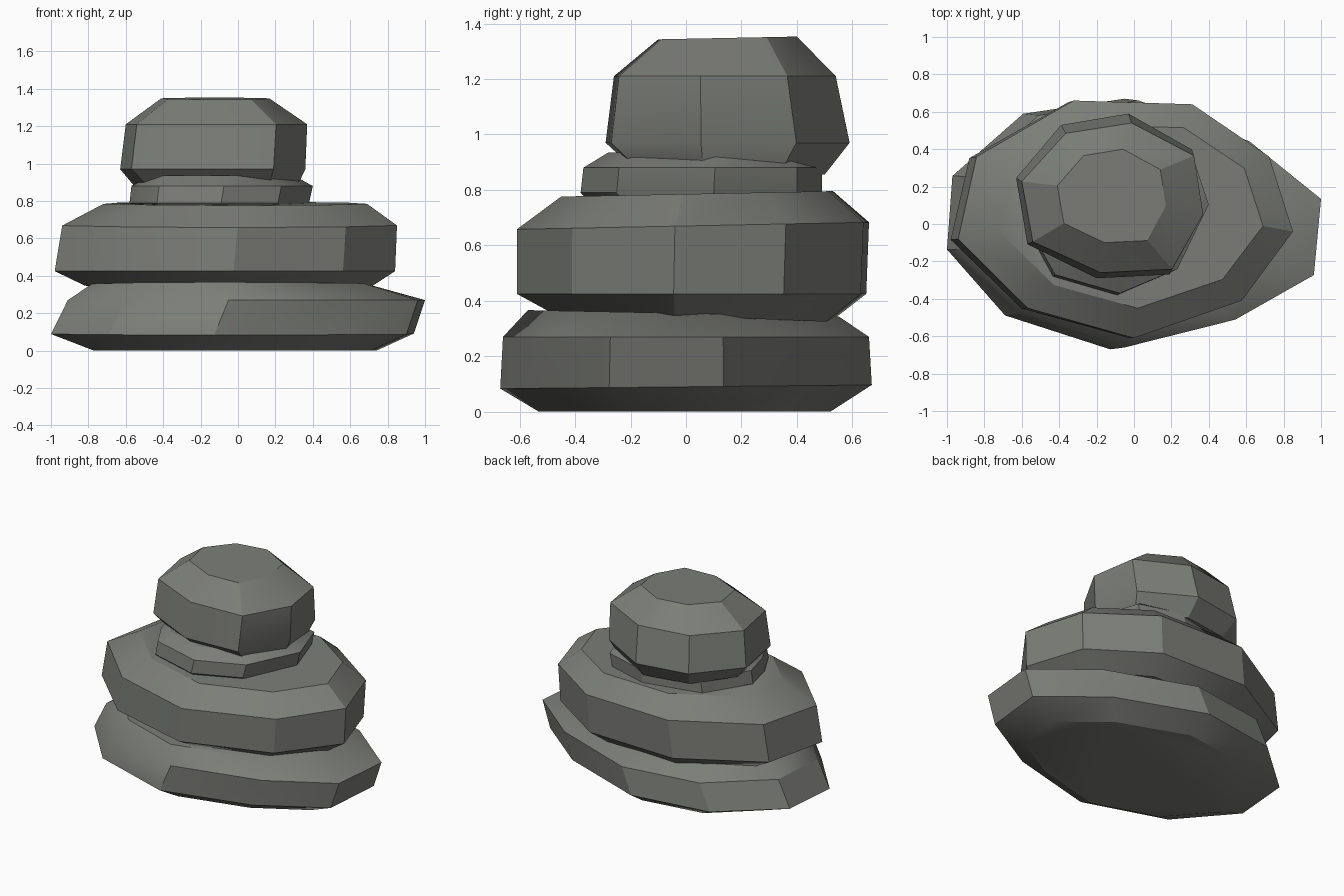
import bpy, bmesh, math

cube = bpy.data.objects.get("Cube")
if cube:
    bpy.data.objects.remove(cube, do_unlink=True)

# Single stone colour
stone = bpy.data.materials.new("grey_stone")
colour = (0.2, 0.207, 0.186, 1)
stone.diffuse_color = colour
stone.use_nodes = True
bsdf = stone.node_tree.nodes["Principled BSDF"]
bsdf.inputs["Base Color"].default_value = colour
bsdf.inputs["Roughness"].default_value = 0.9


def fit(value, low, high, new_low, new_high):
    return new_low + (value - low) / (high - low) * (new_high - new_low)


def make_stone(name, outline, levels):
    """Loft an outline through levels of (z, slope in y, x min, x max, y min, y max)."""
    xs, ys = zip(*outline)
    bm = bmesh.new()
    rings = []
    for z, slope, x0, x1, y0, y1 in levels:
        ring = []
        for px, py in outline:
            x = fit(px, min(xs), max(xs), x0, x1)
            y = fit(py, min(ys), max(ys), y0, y1)
            ring.append(bm.verts.new((x, y, z + slope * y)))
        rings.append(ring)
    n = len(outline)
    for low, high in zip(rings, rings[1:]):
        for i in range(n):
            j = (i + 1) % n
            bm.faces.new((low[i], low[j], high[j], high[i]))
    bm.faces.new(rings[0][::-1])
    bm.faces.new(rings[-1])
    bmesh.ops.recalc_face_normals(bm, faces=bm.faces)
    mesh = bpy.data.meshes.new(name)
    bm.to_mesh(mesh)
    bm.free()
    mesh.materials.append(stone)
    obj = bpy.data.objects.new(name, mesh)
    bpy.context.collection.objects.link(obj)
    bpy.ops.object.select_all(action="DESELECT")
    obj.select_set(True)
    bpy.context.view_layer.objects.active = obj
    bpy.ops.object.shade_smooth_by_angle(angle=math.radians(30))


# Wide flat base stone
make_stone("bottom_stone",
           [(-1, -.13), (-.68, -.48), (-.1, -.66), (.52, -.51), (.96, -.27),
            (1, .14), (.6, .45), (-.02, .67), (-.58, .59), (-.97, .26)],
           [(0, 0, -.77, .74, -.53, .52),
            (.09, .01, -1, .94, -.67, .67),
            (.27, 0, -.91, 1, -.66, .66),
            (.355, -.02, -.78, .7, -.57, .55)])

# Thick stone resting on the base
make_stone("lower_middle_stone",
           [(-.98, -.08), (-.6, -.45), (-.02, -.61), (.57, -.41), (.85, -.04),
            (.72, .36), (.3, .64), (-.35, .66), (-.88, .36)],
           [(.345, -.04, -.82, .72, -.5, .52),
            (.425, 0, -.98, .84, -.61, .65),
            (.67, .02, -.94, .85, -.61, .66),
            (.785, .02, -.72, .69, -.45, .53)])

# Small flat spacer stone
make_stone("upper_middle_stone",
           [(-.58, .1), (-.53, -.1), (-.43, -.28), (-.08, -.38), (.23, -.25),
            (.4, .1), (.3, .4), (0, .49), (-.4, .4)],
           [(.75, 0, -.54, .36, -.34, .45),
            (.79, 0, -.58, .38, -.38, .49),
            (.88, 0, -.57, .4, -.37, .49),
            (.935, 0, -.5, .3, -.28, .42)])

# Rounded cap stone
make_stone("top_stone",
           [(-.63, .25), (-.57, -.1), (-.2, -.28), (.19, -.26), (.36, .06),
            (.31, .4), (-.03, .59), (-.39, .53)],
           [(.89, -.07, -.55, .32, -.22, .5),
            (.97, 0, -.63, .36, -.29, .59),
            (1.21, 0, -.6, .37, -.26, .54),
            (1.345, .02, -.41, .17, -.1, .4)])
